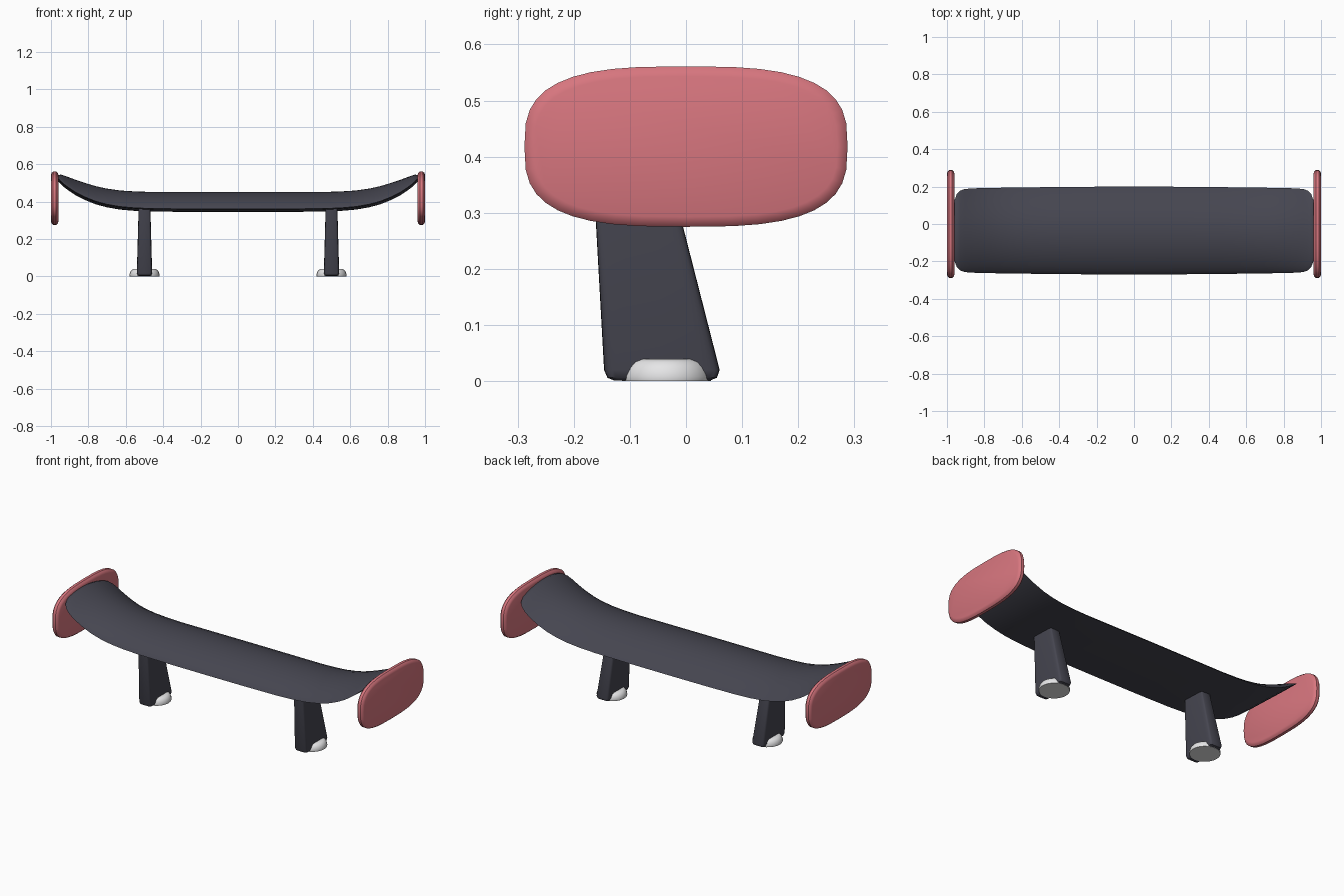
import bpy, bmesh, math

cube = bpy.data.objects.get("Cube")
if cube:
    bpy.data.objects.remove(cube, do_unlink=True)


def material(name, rgb):
    m = bpy.data.materials.new(name)
    m.use_nodes = True
    m.diffuse_color = (*rgb, 1)
    m.node_tree.nodes["Principled BSDF"].inputs["Base Color"].default_value = (*rgb, 1)
    return m


charcoal = material("charcoal", (0.06, 0.06, 0.08))
red = material("soft red", (0.68, 0.18, 0.21))
white = material("off white", (0.8, 0.8, 0.81))


def loft(name, rings, mat, angle=40):
    """Skin a list of closed rings, cap both ends and smooth the result."""
    bm = bmesh.new()
    loops = [[bm.verts.new(p) for p in ring] for ring in rings]
    n = len(loops[0])
    for a, b in zip(loops, loops[1:]):
        for i in range(n):
            j = (i + 1) % n
            bm.faces.new((a[i], a[j], b[j], b[i]))
    bm.faces.new(loops[0][::-1])
    bm.faces.new(loops[-1])
    bmesh.ops.recalc_face_normals(bm, faces=bm.faces)
    mesh = bpy.data.meshes.new(name)
    bm.to_mesh(mesh)
    bm.free()
    mesh.materials.append(mat)
    obj = bpy.data.objects.new(name, mesh)
    bpy.context.collection.objects.link(obj)
    bpy.ops.object.select_all(action="DESELECT")
    obj.select_set(True)
    bpy.context.view_layer.objects.active = obj
    bpy.ops.object.shade_smooth_by_angle(angle=math.radians(angle))
    return obj


def superellipse(n, power):
    """Unit rounded rectangle as (u, v) pairs."""
    pts = []
    for i in range(n):
        a = 2 * math.pi * i / n
        c, s = math.cos(a), math.sin(a)
        pts.append((math.copysign(abs(c) ** (2 / power), c),
                    math.copysign(abs(s) ** (2 / power), s)))
    return pts


# Wing: domed top, nearly flat underside, tips swept upward
def wing_ring(x, base, thick, half):
    ring = []
    steps = 16
    for i in range(steps + 1):
        u = -math.cos(math.pi * i / steps)
        dome = max(0, 1 - u * u) ** (0.8 if u < 0 else 0.95)
        ring.append((x, -0.035 + half * u, base + 0.008 * (1 - u) + thick * dome))
    for u in (0.6, 0.2, -0.2, -0.6):
        ring.append((x, -0.035 + half * u, base + 0.008 * (1 - u) - 0.002))
    return ring


# Half-span stations: x, underside height, thickness, half chord
stations = [
    (0.0, 0.345, 0.098, 0.235), (0.25, 0.345, 0.098, 0.234),
    (0.45, 0.346, 0.097, 0.232), (0.55, 0.35, 0.096, 0.231),
    (0.63, 0.357, 0.094, 0.23), (0.7, 0.369, 0.092, 0.229),
    (0.76, 0.385, 0.089, 0.228), (0.82, 0.409, 0.083, 0.227),
    (0.87, 0.435, 0.074, 0.225), (0.905, 0.458, 0.064, 0.222),
    (0.93, 0.477, 0.054, 0.213), (0.948, 0.493, 0.043, 0.195),
    (0.96, 0.506, 0.026, 0.16),
]
rings = [wing_ring(-x, b, t, h) for x, b, t, h in reversed(stations[1:])]
rings += [wing_ring(*s) for s in stations]
loft("wing", rings, charcoal, 50)

outline = superellipse(40, 3)
leg_outline = superellipse(24, 8)
for side, label in ((1, "left"), (-1, "right")):
    # End plate with softened rim
    rings = []
    for x, inset in ((0.96, 0.018), (0.964, 0.007), (0.972, 0.0),
                     (0.988, 0.0), (0.996, 0.007), (1.0, 0.018)):
        rings.append([(side * x, (0.288 - inset) * u, 0.418 + (0.143 - inset) * v)
                      for u, v in outline])
    loft(label + "_end_plate", rings, red)

    # Leg: leans forward and narrows towards the wing
    rings = []
    for z, front, back, half in ((0.001, -0.128, 0.043, 0.03), (0.006, -0.14, 0.055, 0.037),
                                 (0.02, -0.146, 0.06, 0.041), (0.38, -0.166, -0.032, 0.031)):
        mid, depth = (front + back) / 2, (back - front) / 2
        rings.append([(side * 0.5 + half * u, mid + depth * v, z) for u, v in leg_outline])
    loft(label + "_leg", rings, charcoal)

    # Round foot pad
    rings = []
    for r, z in ((0.079, 0.0), (0.081, 0.008), (0.076, 0.024), (0.069, 0.034), (0.059, 0.039)):
        rings.append([(side * 0.5 + r * math.cos(a), -0.035 + r * math.sin(a), z)
                      for a in (math.tau * i / 24 for i in range(24))])
    loft(label + "_foot", rings, white)
